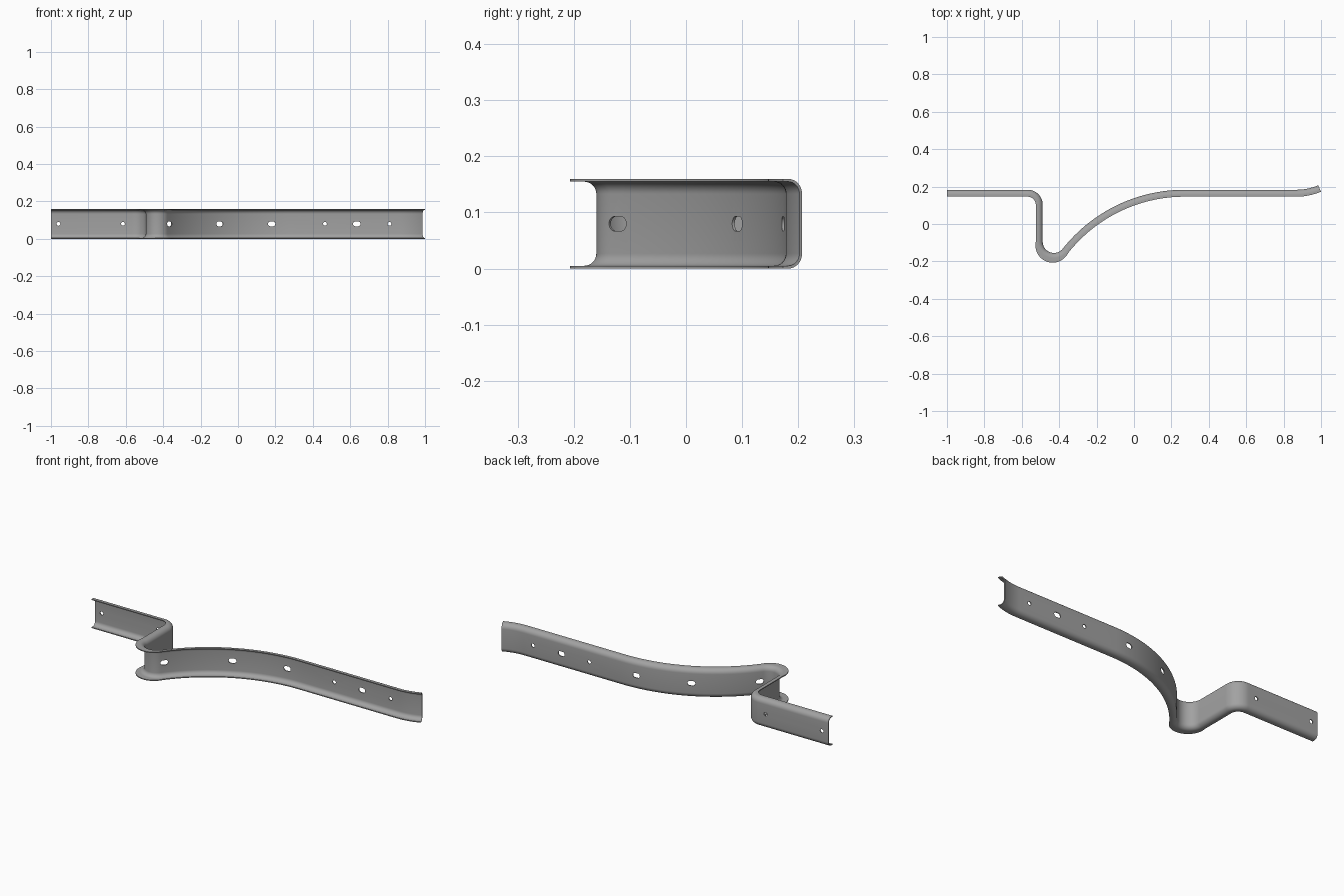
import bpy, bmesh
from math import sin, cos, asin, pi, radians
from mathutils import Matrix, Vector

cube = bpy.data.objects.get("Cube")
if cube:
    bpy.data.objects.remove(cube)

HEIGHT, THICK, DEPTH, FLARE, BEND = 0.16, 0.005, 0.037, 0.016, 0.027
WEB_Y, DROP_X = 0.183, -0.488            # back face of rail, face of the step
CORNER_R, HOOK_R, SWEEP_R, TIP_R = 0.08, 0.06, 0.83, 0.30
SWEEP_X = 0.27                           # where the long sweep becomes straight
SWEEP_Y = WEB_Y - SWEEP_R
HOOK_X = DROP_X + HOOK_R
theta = asin((SWEEP_X - HOOK_X) / (SWEEP_R + HOOK_R))
HOOK_Y = SWEEP_Y + (SWEEP_R + HOOK_R) * cos(theta)


def arc(cx, cy, r, start, end, steps, flare=0):
    """Path stations (x, y, heading, flange depth); negative r turns right."""
    out = []
    for i in range(steps + 1):
        t = i / steps
        a = start + (end - start) * t
        out.append((cx + r * sin(a), cy - r * cos(a), a, DEPTH + flare * sin(pi * t)))
    return out


def section(depth):
    """Closed C profile as (distance from web back, z) points."""
    def side(inset, r):
        low = [(depth, inset)]
        for i in range(9):
            a = pi / 2 * i / 8
            low.append((inset + r - r * sin(a), inset + r - r * cos(a)))
        return low + [(d, HEIGHT - z) for d, z in reversed(low)]
    return side(0, BEND) + side(THICK, BEND - THICK)[::-1]


# Path of the rail
path = [(-1, WEB_Y, 0, DEPTH)]
path += arc(DROP_X - CORNER_R, WEB_Y - CORNER_R, -CORNER_R, 0, -pi / 2, 16)
path += arc(HOOK_X, HOOK_Y, HOOK_R, -pi / 2, theta, 28, FLARE)
path += arc(SWEEP_X, SWEEP_Y, -SWEEP_R, theta, 0, 32)[1:]
path += arc(0.868, WEB_Y + TIP_R, TIP_R, 0, radians(23), 10)

# Channel swept along the path
bm = bmesh.new()
rings = []
for x, y, a, depth in path:
    rings.append([bm.verts.new((x + d * sin(a), y - d * cos(a), z)) for d, z in section(depth)])
n = len(rings[0])
for r0, r1 in zip(rings, rings[1:]):
    for i in range(n):
        j = (i + 1) % n
        bm.faces.new((r0[i], r0[j], r1[j], r1[i]))
half = n // 2
for ring in (rings[0], rings[-1]):       # end caps as strips of the wall
    for i in range(half - 1):
        bm.faces.new((ring[i], ring[i + 1], ring[n - 2 - i], ring[n - 1 - i]))
bmesh.ops.recalc_face_normals(bm, faces=bm.faces)
mesh = bpy.data.meshes.new("channel_rail")
bm.to_mesh(mesh)
bm.free()
rail = bpy.data.objects.new("channel_rail", mesh)
bpy.context.collection.objects.link(rail)

# Bolt holes: (x, length, height)
ROUND, SLOT = (0.02, 0.02), (0.04, 0.026)
holes = [(-0.96, ROUND), (-0.615, ROUND), (-0.37, SLOT), (-0.1, SLOT),
         (0.18, SLOT), (0.465, ROUND), (0.635, SLOT), (0.81, ROUND)]
bm = bmesh.new()
for x, (length, height) in holes:
    a, y, r = 0, WEB_Y, height / 2
    if DROP_X < x < SWEEP_X:
        a = asin((SWEEP_X - x) / SWEEP_R)
        y = SWEEP_Y + SWEEP_R * cos(a)
    place = Matrix.Translation((x, y, HEIGHT / 2)) @ Matrix.Rotation(a, 4, 'Z')
    outline = []
    for k in range(26):
        t = pi * (k if k < 13 else k - 1) / 12 - pi / 2
        shift = (length / 2 - r) * (1 if k < 13 else -1)
        outline.append((shift + r * cos(t), r * sin(t)))
    if length == height:
        outline = [(r * cos(pi * k / 12), r * sin(pi * k / 12)) for k in range(24)]
    front = [bm.verts.new(place @ Vector((u, -0.02, v))) for u, v in outline]
    back = [bm.verts.new(place @ Vector((u, 0.02, v))) for u, v in outline]
    bm.faces.new(front)
    bm.faces.new(back[::-1])
    for i in range(len(front)):
        j = (i + 1) % len(front)
        bm.faces.new((front[j], front[i], back[i], back[j]))
bmesh.ops.recalc_face_normals(bm, faces=bm.faces)
cut_mesh = bpy.data.meshes.new("hole_cutter")
bm.to_mesh(cut_mesh)
bm.free()
cutter = bpy.data.objects.new("hole_cutter", cut_mesh)
cutter.hide_render = True
bpy.context.collection.objects.link(cutter)

# Steel finish
steel = bpy.data.materials.new("grey_steel")
steel.use_nodes = True
colour = (0.36, 0.36, 0.36, 1)
steel.diffuse_color = colour
steel.node_tree.nodes["Principled BSDF"].inputs["Base Color"].default_value = colour
mesh.materials.append(steel)
cut_mesh.materials.append(steel)

# Punch the holes and shade
punch = rail.modifiers.new("bolt_holes", 'BOOLEAN')
punch.operation = 'DIFFERENCE'
punch.solver = 'EXACT'
punch.object = cutter
bpy.ops.object.select_all(action='DESELECT')
bpy.context.view_layer.objects.active = rail
rail.select_set(True)
bpy.ops.object.modifier_apply(modifier=punch.name)
bpy.data.objects.remove(cutter)
bpy.ops.object.shade_smooth_by_angle(angle=radians(30))
